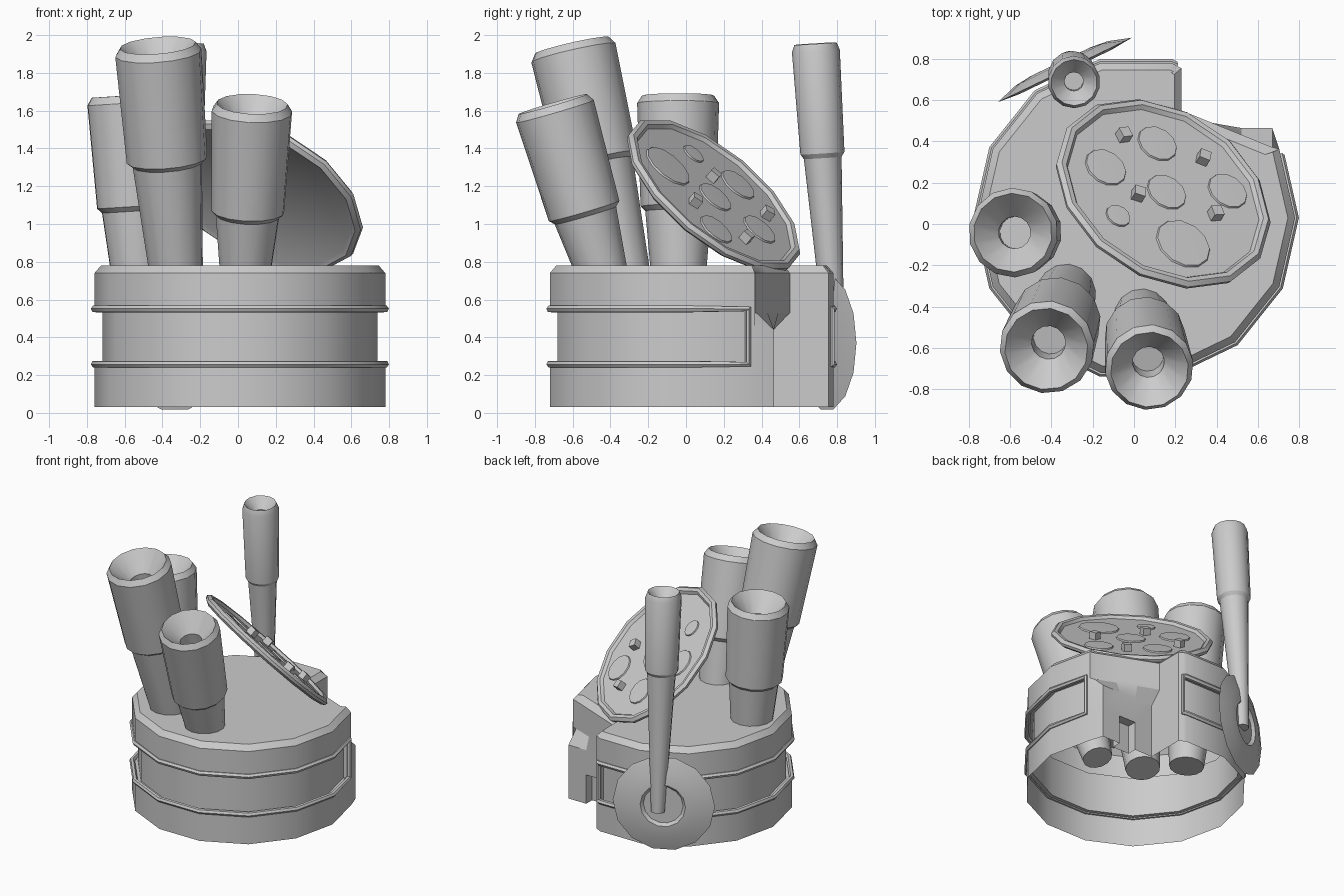
import bpy, bmesh, math
from mathutils import Vector, Matrix

if "Cube" in bpy.data.objects:
    bpy.data.objects.remove(bpy.data.objects["Cube"])

CX, CY, R = 0.01, 0.03, 0.77


def finish(name, bm, matrix=None):
    bmesh.ops.remove_doubles(bm, verts=bm.verts, dist=1e-4)
    bmesh.ops.recalc_face_normals(bm, faces=bm.faces)
    me = bpy.data.meshes.new(name)
    bm.to_mesh(me)
    bm.free()
    ob = bpy.data.objects.new(name, me)
    bpy.context.collection.objects.link(ob)
    if matrix:
        ob.matrix_world = matrix
    return ob


def loft(bm, rings):
    rows = [[bm.verts.new(p) for p in r] for r in rings]
    n = len(rows[0])
    for a, b in zip(rows, rows[1:]):
        for i in range(n):
            j = (i + 1) % n
            pts = [a[i].co, a[j].co, b[j].co, b[i].co]
            if (pts[2] - pts[0]).cross(pts[3] - pts[1]).length > 1e-9:
                bm.faces.new((a[i], a[j], b[j], b[i]))
    return rows


def aim(origin, axis):
    return Matrix.Translation(origin) @ Vector(axis).to_track_quat('Z', 'Y').to_matrix().to_4x4()


def revolve(name, profile, matrix, sides=14):
    bm = bmesh.new()
    rings = []
    for r, z in profile:
        rings.append([Vector((r * math.cos(k * math.tau / sides), r * math.sin(k * math.tau / sides), z))
                      for k in range(sides)])
    # centre points become triangle fans once merged
    rows = [[bm.verts.new(p) for p in r] for r in rings]
    for (pa, a), (pb, b) in zip(zip(profile, rows), zip(profile[1:], rows[1:])):
        for i in range(sides):
            j = (i + 1) % sides
            if pa[0] == 0:
                bm.faces.new((a[0], b[j], b[i]))
            elif pb[0] == 0:
                bm.faces.new((a[i], a[j], b[0]))
            else:
                bm.faces.new((a[i], a[j], b[j], b[i]))
    bmesh.ops.delete(bm, geom=[v for v in bm.verts if not v.link_faces], context='VERTS')
    return finish(name, bm, matrix)


# Drum: open-bottomed 14-sided shell, recessed band, notch cut in the back right
def corner(k):
    a = k * math.tau / 14
    return (CX + R * math.cos(a), CY + R * math.sin(a))


wall_end, groove_a, groove_b = (0.23, 0.755), (0.20, 0.77), (0.711, 0.33)
groove = [groove_a] + [corner(k) for k in range(3, 15)] + [groove_b]


def ring(z, in_groove, tab, niche, top):
    s = 0.945 if in_groove else 1.0
    t = 0.955 if top else 1.0

    def sc(p, f):
        return Vector((CX + (p[0] - CX) * f, CY + (p[1] - CY) * f, z))
    pts = [Vector((0.195, 0.725, z)) if top else sc(wall_end, 1), sc(groove_a, t)]
    if top:
        pts[1] = Vector((0.18, 0.732, z))
    pts += [sc(p, s * t) for p in groove]
    pts += [sc(groove_b, t), sc(corner(1), t)]
    # notch walls: tab edge, small niche, inner corner
    d = 0.07 if niche else 0.0
    for x, dy in ((0.67, 0), (0.52, 0), (0.52, d), (0.38, d), (0.38, 0), (0.23, 0)):
        if tab:
            y = 0.465
        else:
            y = 0.55 - (x - 0.23) * 0.405 - (0.035 if top else 0)
        if top:
            x -= 0.035
        pts.append(Vector((x, y - dy, z)))
    return pts


bm = bmesh.new()
levels = [(0.03, 0, 1, 1, 0), (0.25, 0, 1, 1, 0), (0.25, 1, 1, 0, 0), (0.44, 1, 1, 0, 0),
          (0.53, 1, 0, 0, 0), (0.55, 1, 0, 0, 0), (0.55, 0, 0, 0, 0), (0.74, 0, 0, 0, 0),
          (0.78, 0, 0, 0, 1)]
rows = loft(bm, [ring(*lv) for lv in levels])
bmesh.ops.remove_doubles(bm, verts=bm.verts, dist=1e-4)
bm.edges.ensure_lookup_table()
rim = [e for e in bm.edges if e.is_boundary and all(v.co.z > 0.77 for v in e.verts)]
bmesh.ops.contextual_create(bm, geom=rim)
finish("drum_body", bm)

# Bead framing the recessed band
cu = bpy.data.curves.new("band_bead", 'CURVE')
cu.dimensions = '3D'
cu.bevel_depth = 0.019
cu.bevel_resolution = 1
path = [(x, y, 0.258) for x, y in groove] + [(x, y, 0.55) for x, y in reversed(groove)]
sp = cu.splines.new('POLY')
sp.points.add(len(path) - 1)
for p, co in zip(sp.points, path):
    p.co = (*co, 1)
sp.use_cyclic_u = True
bead = bpy.data.objects.new("band_bead", cu)
bpy.context.collection.objects.link(bead)
bpy.context.view_layer.objects.active = bead
bead.select_set(True)
bpy.ops.object.convert(target='MESH')


# Stems with wider hollow-ended barrels
def tube(name, base, top, joint, rs, rj, rb, rt, tail):
    base, top = Vector(base), Vector(top)
    L = (top - base).length
    J = joint * L
    r0 = rs - (rj - rs) * tail / J
    h = rt * 0.36
    prof = [(0, -tail), (r0, -tail), (rj, J), (rb, J + 0.025), (rt, L - 0.04), (rt * 0.88, L),
            (h, L - rt * 0.6), (h, L - rt * 1.1), (0, L - rt * 1.1)]
    revolve(name, prof, aim(base, top - base))


tube("tube_right", (0.04, -0.455, 0.78), (0.075, -0.705, 1.635), 0.31, 0.14, 0.17, 0.195, 0.215, 0.33)
tube("tube_tall", (-0.33, -0.34, 0.78), (-0.425, -0.605, 1.945), 0.46, 0.145, 0.185, 0.215, 0.23, 0.33)
tube("tube_left", (-0.53, -0.04, 0.78), (-0.587, -0.042, 1.68), 0.32, 0.15, 0.175, 0.2, 0.217, 0.33)

# Lever and its round mounting plate on the back left
tube("lever", (-0.315, 0.79, 0.32), (-0.29, 0.685, 1.955), 0.63, 0.048, 0.1, 0.117, 0.127, 0.0)
ang = math.radians(115.7)
out = Vector((math.cos(ang), math.sin(ang), 0))
revolve("lever_plate",
        [(0, -0.01), (0.25, -0.01), (0.36, 0), (0.25, 0.035), (0.16, 0.045), (0.14, 0.025), (0, 0.025)],
        aim(Vector((CX, CY, 0.37)) + out * 0.795, out))

# Tilted palette plate with a rounded rim
n = Vector((0.397, 0.589, 0.704)).normalized()
c = Vector((0.14, 0.145, 1.15))
revolve("palette_plate",
        [(0, -0.015), (0.51, -0.015), (0.535, -0.028), (0.56, -0.012), (0.565, 0.008),
         (0.545, 0.028), (0.52, 0.025), (0.505, 0.005), (0, 0.005)], aim(c, n))


def on_plate(x, y):
    dx, dy = x - c.x, y - c.y
    return Vector((x, y, c.z - (n.x * dx + n.y * dy) / n.z))


# Flat pats and little cubes lying on the palette
for i, (x, y, r) in enumerate([(-0.14, 0.27, 0.11), (0.11, 0.385, 0.105), (0.155, 0.15, 0.105),
                               (0.45, 0.155, 0.105), (0.235, -0.1, 0.145), (-0.08, 0.035, 0.065)]):
    revolve(f"palette_pat_{i + 1}", [(r, 0), (r * 0.95, 0.014), (0, 0.016)], aim(on_plate(x, y), n), 12)
for i, (x, y, rot) in enumerate([(-0.06, 0.415, 0.9), (0.325, 0.305, 0.3), (0.01, 0.13, 0.4), (0.385, 0.035, 0.8)]):
    bm = bmesh.new()
    bmesh.ops.create_cube(bm, size=0.055)
    finish(f"palette_cube_{i + 1}", bm, aim(on_plate(x, y) + n * 0.028, n) @ Matrix.Rotation(rot, 4, 'Z'))

# Soft shading with crisp edges
for ob in bpy.context.scene.objects:
    ob.select_set(ob.type == 'MESH' and "cube" not in ob.name)
bpy.ops.object.shade_smooth_by_angle(angle=math.radians(30))
